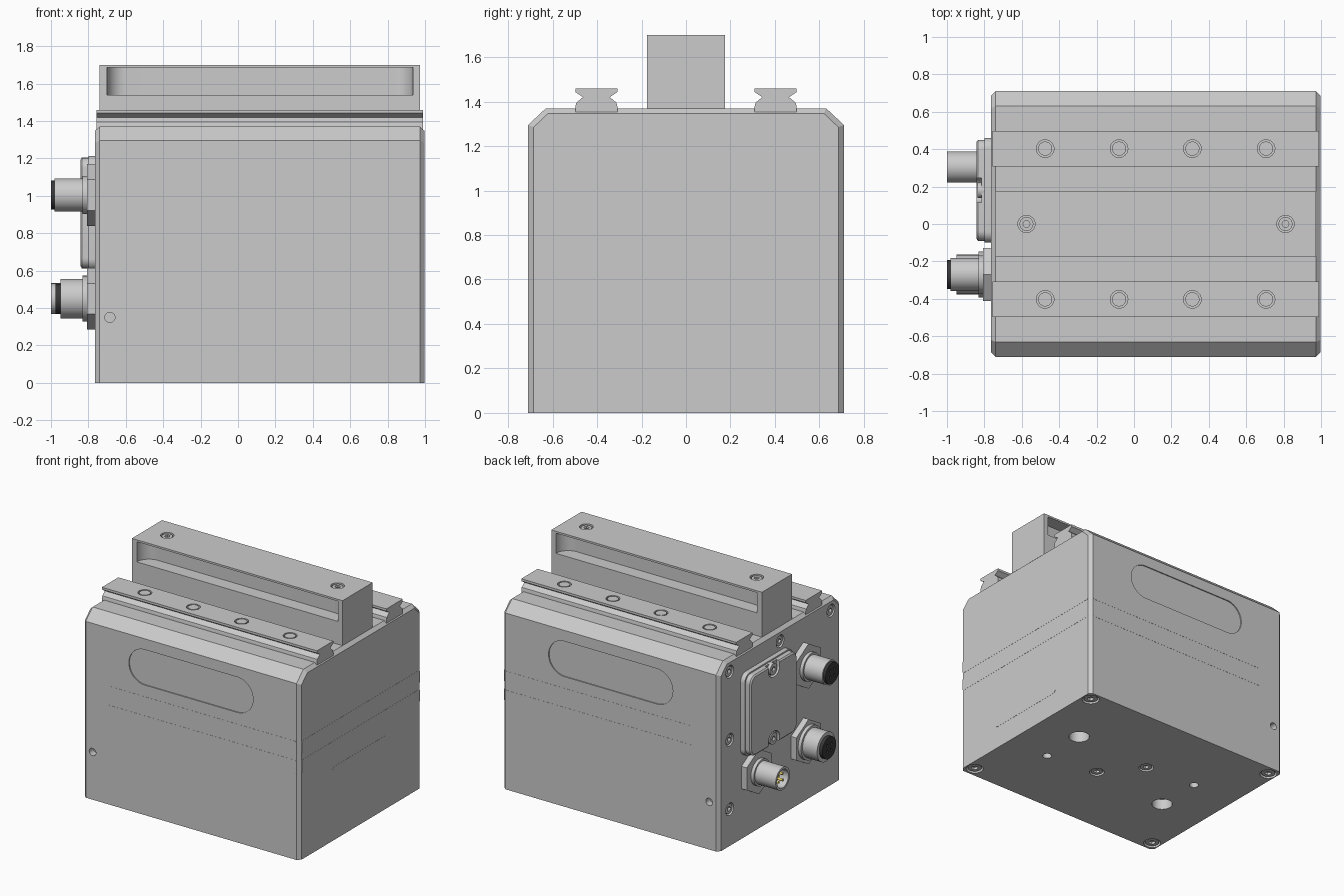
import bpy, bmesh
from math import cos, sin, pi, radians

if "Cube" in bpy.data.objects:
    bpy.data.objects.remove(bpy.data.objects["Cube"])

AX = {'x': lambda u, v, w: (w, u, v), 'y': lambda u, v, w: (u, w, v), 'z': lambda u, v, w: (u, v, w)}


def material(name, col):
    m = bpy.data.materials.new(name)
    m.diffuse_color = col
    m.use_nodes = True
    m.node_tree.nodes["Principled BSDF"].inputs["Base Color"].default_value = m.diffuse_color
    return m


DARK = material("dark_plastic", (0.04, 0.04, 0.04, 1))
GOLD = material("gold_contact", (0.85, 0.65, 0.12, 1))


def circ(cx, cy, r, n=32, phase=0.0):
    return [(cx + r * cos(phase + 2 * pi * i / n), cy + r * sin(phase + 2 * pi * i / n)) for i in range(n)]


def rrect(cx, cy, hw, hh, r, n=10):
    pts = []
    for k, (sx, sy) in enumerate([(1, 1), (-1, 1), (-1, -1), (1, -1)]):
        for i in range(n + 1):
            a = (k + i / n) * pi / 2
            pts.append((cx + sx * (hw - r) + r * cos(a), cy + sy * (hh - r) + r * sin(a)))
    return pts


def loft(name, sections, axis, mat=None):
    """Skin equal-length 2D outlines placed at positions along an axis."""
    bm = bmesh.new()
    rings = [[bm.verts.new(AX[axis](u, v, w)) for u, v in pts] for pts, w in sections]
    for a, b in zip(rings, rings[1:]):
        for i in range(len(a)):
            j = (i + 1) % len(a)
            bm.faces.new((a[i], a[j], b[j], b[i]))
    bm.faces.new(rings[0])
    bm.faces.new(rings[-1])
    bmesh.ops.remove_doubles(bm, verts=bm.verts, dist=1e-5)
    bmesh.ops.recalc_face_normals(bm, faces=bm.faces)
    me = bpy.data.meshes.new(name)
    bm.to_mesh(me)
    bm.free()
    ob = bpy.data.objects.new(name, me)
    bpy.context.collection.objects.link(ob)
    if mat:
        me.materials.append(mat)
    return ob


def prism(name, pts, axis, a, b, mat=None):
    return loft(name, [(pts, a), (pts, b)], axis, mat)


def cut(target, pts, axis, a, b):
    cutter = prism("cutter", pts, axis, a, b)
    cutter.hide_render = True
    mod = target.modifiers.new("cut", 'BOOLEAN')
    mod.operation, mod.solver, mod.object = 'DIFFERENCE', 'EXACT', cutter
    bpy.context.view_layer.objects.active = target
    bpy.ops.object.modifier_apply(modifier=mod.name)
    bpy.data.objects.remove(cutter)


def screw(name, target, axis, u, v, face, out, r, socket=True, sink=0.006):
    """Counterbored hole with a head inside; out = +1/-1 outward direction."""
    cut(target, circ(u, v, r), axis, face + out * 0.02, face - out * 0.03)
    head = prism(name, circ(u, v, r * 0.8), axis, face - out * 0.035, face - out * sink)
    if socket:
        cut(head, circ(u, v, r * 0.42, 6), axis, face + out * 0.02, face - out * 0.024)


# Housing: chamfered profile with bevelled ends
half = [(0.71, 0), (0.71, 1.295), (0.63, 1.37)]
small = [(0.685, 0), (0.685, 1.285), (0.62, 1.347)]
sym = lambda h: h + [(-y, z) for y, z in reversed(h)]
body = loft("housing", [(sym(small), -0.765), (sym(half), -0.74), (sym(half), 0.972), (sym(small), 0.997)], 'x')

# Shallow label recesses, side holes and thin trim bands on both long sides
for s in (-1, 1):
    cut(body, rrect(0.115, 1.085, 0.505, 0.13, 0.1299), 'y', s * 0.8, s * 0.702)
    cut(body, circ(-0.685, 0.35, 0.027, 24), 'y', s * 0.8, s * 0.66)
BANDS = [(0.63, 0.73), (0.77, 0.87)]
for z0, z1 in BANDS:
    zc, hz = (z0 + z1) / 2, (z1 - z0) / 2
    for s in (-1, 1):
        prism("side_band", rrect(0.206, zc, 0.766, hz, 0.012, 4), 'y', s * 0.70, s * 0.711)
    prism("end_band", rrect(0, zc, 0.685, hz, 0.012, 4), 'x', 0.99, 0.998)
prism("end_label", rrect(0, 0.355, 0.33, 0.185, 0.03, 6), 'x', 0.99, 0.998)

# Underside: corner screws, dowel bores, mounting holes
for x in (-0.70, 0.93):
    for y in (-0.635, 0.635):
        screw("foot_screw", body, 'z', x, y, 0, -1, 0.06)
for x, y in ((0.24, -0.12), (0.015, 0.15)):
    screw("base_screw", body, 'z', x, y, 0, -1, 0.052)
for x, y, r in ((0.655, 0.18, 0.072), (-0.40, -0.17, 0.072), (0.655, -0.17, 0.032), (-0.40, 0.18, 0.032)):
    cut(body, circ(x, y, r), 'z', -0.1, 0.08)

# Connector end: panel screws
for y in (-0.59, 0.0, 0.585):
    for z in (0.27, 0.78, 1.28):
        if not (y == 0 and z == 0.78):
            screw("panel_screw", body, 'x', y, z, -0.765, -1, 0.045)

# Guide rails with V grooves and capped bolt holes
rail_half = [(0.095, 1.345), (0.095, 1.375), (0.09, 1.395), (0.06, 1.42), (0.095, 1.443), (0.095, 1.46)]
for s in (-1, 1):
    rail = prism("guide_rail", [(y + s * 0.403, z) for y, z in sym(rail_half)], 'x', -0.757, 0.99)
    for x in (-0.475, -0.08, 0.312, 0.706):
        screw("rail_cap", rail, 'z', x, s * 0.403, 1.46, 1, 0.047, socket=False, sink=0.001)

# Central beam with a long pocket on each side
beam = prism("centre_beam", [(-0.74, -0.175), (0.972, -0.175), (0.972, 0.175), (-0.74, 0.175)], 'z', 1.36, 1.70)
for s in (-1, 1):
    cut(beam, rrect(0.1175, s * 0.225, 0.8175, 0.15, 0.099), 'z', 1.538, 1.686)
for x in (-0.575, 0.81):
    screw("beam_screw", beam, 'z', x, 0, 1.70, 1, 0.046)

# Access cover: base flange, raised lid with scallops at the two screws
cy, cz = 0.18, 0.908
prism("cover_flange", rrect(cy, cz, 0.28, 0.305, 0.06), 'x', -0.75, -0.80)
lid = loft("cover_lid", [(rrect(cy, cz, 0.27, 0.295, 0.055), -0.79), (rrect(cy, cz, 0.27, 0.295, 0.055), -0.833),
                         (rrect(cy, cz, 0.26, 0.285, 0.05), -0.842)], 'x')
for s in (-1, 1):
    z = cz + s * 0.255
    cut(lid, rrect(cy, z + s * 0.03, 0.065, 0.085, 0.06), 'x', -0.9, -0.815)
    bolt = prism("cover_screw", circ(cy, z, 0.042), 'x', -0.80, -0.838)
    cut(bolt, circ(cy, z, 0.02, 6), 'x', -0.86, -0.822)


# Round plug connectors: hex flange, collar, sleeve, insert and pins
def connector(y, z, r, end, insert_r, insert_end, pins):
    prism("connector_flange", circ(y, z, 0.165, 6, pi / 2), 'x', -0.75, -0.808)
    prism("connector_collar", circ(y, z, r * 1.16), 'x', -0.80, -0.832)
    sleeve = prism("connector_sleeve", circ(y, z, r), 'x', -0.82, end)
    cut(sleeve, circ(y, z, insert_r), 'x', -1.1, -0.88)
    insert = prism("connector_insert", circ(y, z, insert_r), 'x', -0.875, insert_end, DARK)
    for i in range(4):
        a = pi / 4 + i * pi / 2
        py, pz = y + 0.032 * cos(a), z + 0.032 * sin(a)
        if pins:
            prism("connector_pin", circ(py, pz, 0.009, 12), 'x', -0.87, -0.985, GOLD)
        else:
            cut(insert, circ(py, pz, 0.011, 12), 'x', -1.1, insert_end + 0.03)


connector(-0.27, 1.005, 0.088, -0.98, 0.078, -1.0, False)
connector(-0.27, 0.45, 0.106, -0.95, 0.08, -0.975, False)
connector(0.305, 0.45, 0.083, -1.0, 0.066, -0.91, True)

# Smooth the round parts, keep machined edges crisp
bpy.ops.object.select_all(action='SELECT')
bpy.context.view_layer.objects.active = body
bpy.ops.object.shade_smooth_by_angle(angle=radians(25))
